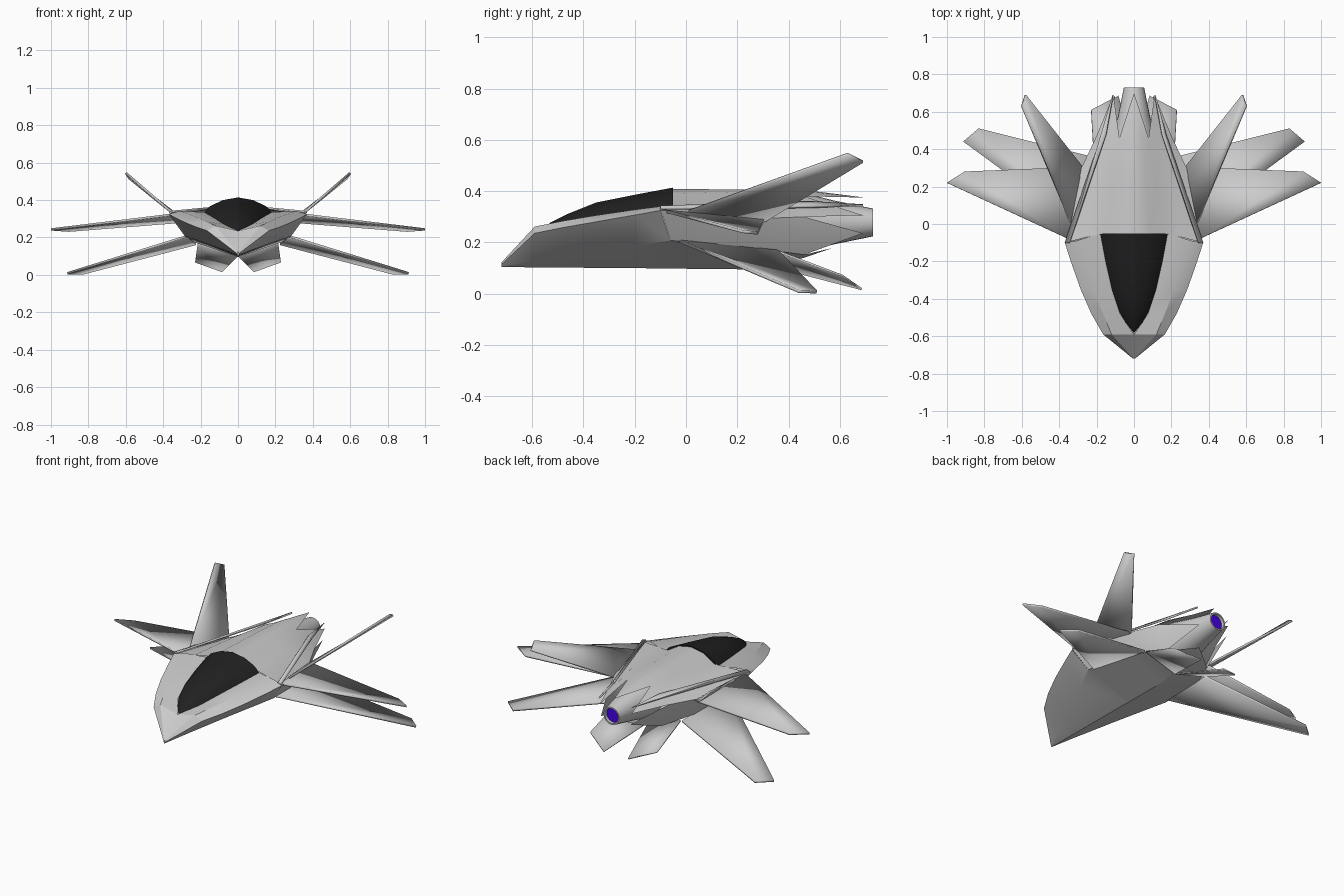
import bpy, bmesh, math

if "Cube" in bpy.data.objects:
    bpy.data.objects.remove(bpy.data.objects["Cube"])


def finish(name, bm, angle=25):
    bmesh.ops.remove_doubles(bm, verts=bm.verts, dist=0.0005)
    bmesh.ops.dissolve_degenerate(bm, edges=bm.edges, dist=0.0001)
    bmesh.ops.recalc_face_normals(bm, faces=bm.faces)
    me = bpy.data.meshes.new(name)
    bm.to_mesh(me)
    bm.free()
    ob = bpy.data.objects.new(name, me)
    bpy.context.collection.objects.link(ob)
    bpy.ops.object.select_all(action='DESELECT')
    ob.select_set(True)
    bpy.context.view_layer.objects.active = ob
    bpy.ops.object.shade_smooth_by_angle(angle=math.radians(angle))
    return ob


def paint(ob, name, col):
    m = bpy.data.materials.new(name)
    m.diffuse_color = col
    m.use_nodes = True
    m.node_tree.nodes["Principled BSDF"].inputs["Base Color"].default_value = m.diffuse_color
    ob.data.materials.append(m)


def loft(name, rows, tips=None, tip_of=None, cap_end=False, angle=25):
    """Skin half cross-sections on both sides of x = 0; optional petal tips."""
    bm = bmesh.new()
    for s in (1, -1):
        vs = [[bm.verts.new((s * x, y, z)) for x, y, z in r] for r in rows]
        for a, b in zip(vs, vs[1:]):
            for i in range(len(a) - 1):
                bm.faces.new((a[i], a[i + 1], b[i + 1], b[i]))
        if tips:
            tv = [bm.verts.new((s * x, y, z)) for x, y, z in tips]
            for i, t in enumerate(tip_of):
                bm.faces.new((vs[-1][i], vs[-1][i + 1], tv[t]))
        if cap_end:
            bm.faces.new(vs[-1])
    return finish(name, bm, angle)


def fin(name, pts, thick=0.012):
    """Flat thin blade plus its mirror image."""
    bm = bmesh.new()
    bm.faces.new([bm.verts.new(p) for p in pts])
    ob = finish(name, bm)
    sol = ob.modifiers.new("thickness", 'SOLIDIFY')
    sol.thickness, sol.offset = thick, 0
    mir = ob.modifiers.new("mirror", 'MIRROR')
    mir.use_mirror_merge = False
    return ob


# forward hull: canopy edge, deck ridge, rim, chine, keel
loft("forward_hull", [
    [(0, -.72, .122), (.003, -.72, .122), (.005, -.72, .114), (.003, -.72, .106), (0, -.72, .104)],
    [(0, -.59, .235), (.12, -.59, .262), (.165, -.59, .236), (.055, -.59, .126), (0, -.59, .103)],
    [(.075, -.48, .270), (.165, -.48, .284), (.228, -.48, .258), (.10, -.48, .142), (0, -.48, .102)],
    [(.115, -.35, .298), (.215, -.35, .306), (.285, -.35, .281), (.155, -.35, .162), (0, -.35, .101)],
    [(.15, -.20, .318), (.27, -.20, .328), (.338, -.20, .307), (.222, -.20, .186), (0, -.20, .1)],
    [(.18, -.05, .335), (.31, -.09, .342), (.37, -.10, .325), (.285, -.06, .208), (0, -.05, .098)],
])

# canopy: arched sections from tip to rear bulkhead
rows = []
for y, w, ze, zt in ((-.58, .002, .235, .238), (-.53, .045, .252, .277), (-.46, .083, .273, .312),
                     (-.35, .118, .298, .356), (-.20, .152, .318, .386), (-.05, .18, .335, .414)):
    h = zt - ze
    rows.append([(w, y, ze), (w * .82, y, ze + h * .42), (w * .45, y, ze + h * .82),
                 (0, y, zt), (0, y, ze)])
paint(loft("canopy", rows, cap_end=True, angle=30), "dark_glass", (.015, .015, .015, 1))

# rear body: spine, shoulder, rim, chine, keel, ending in pointed petals
loft("rear_body", [
    [(0, -.05, .408), (.085, -.05, .391), (.16, -.05, .345), (.25, -.07, .338),
     (.368, -.10, .326), (.33, -.08, .27), (.285, -.06, .208), (0, -.05, .098)],
    [(0, .25, .407), (.06, .25, .398), (.115, .25, .368), (.19, .25, .347),
     (.30, .26, .292), (.275, .26, .235), (.245, .27, .178), (0, .25, .095)],
    [(0, .46, .405), (.04, .46, .400), (.078, .46, .380), (.135, .46, .355),
     (.205, .46, .300), (.19, .46, .225), (.15, .46, .152), (0, .46, .140)],
], tips=[(0, .70, .375), (.11, .69, .306), (.10, .69, .236), (0, .57, .178)],
    tip_of=[0, 0, 1, 1, 2, 2, 3])

# raised side rails running back along the spine
fin("shoulder_rail", [(.368, -.10, .332), (.345, -.10, .340), (.15, .48, .358), (.112, .69, .345),
                      (.17, .48, .338)], .01)

# engine nozzle: revolved profile
bm = bmesh.new()
prof = [(.125, .42), (.085, .58), (.054, .73), (.046, .73), (.046, .69)]
n = 24
rings = [[bm.verts.new((r * math.cos(2 * math.pi * i / n), y, .278 + r * math.sin(2 * math.pi * i / n)))
          for i in range(n)] for r, y in prof]
for a, b in zip(rings, rings[1:]):
    for i in range(n):
        j = (i + 1) % n
        bm.faces.new((a[i], a[j], b[j], b[i]))
finish("nozzle", bm, 30)

# engine glow disc
bpy.ops.mesh.primitive_cylinder_add(vertices=n, radius=.047, depth=.01, location=(0, .705, .278),
                                    rotation=(math.pi / 2, 0, 0))
glow = bpy.context.object
glow.name = "engine_glow"
paint(glow, "blue_glow", (.06, 0, .8, 1))

# wings and tail surfaces
fin("upper_wing", [(.35, -.08, .322), (1.0, .22, .243), (.905, .28, .236), (.285, .305, .285)])
fin("lower_wing", [(.27, -.03, .208), (.912, .44, .009), (.83, .51, .007), (.225, .36, .165)])
fin("tail_fin", [(.34, .01, .322), (.60, .63, .545), (.58, .69, .515), (.28, .31, .285)])
fin("belly_fin", [(.215, .36, .165), (.229, .61, .07), (.084, .685, .018), (.0, .36, .102)], .008)
